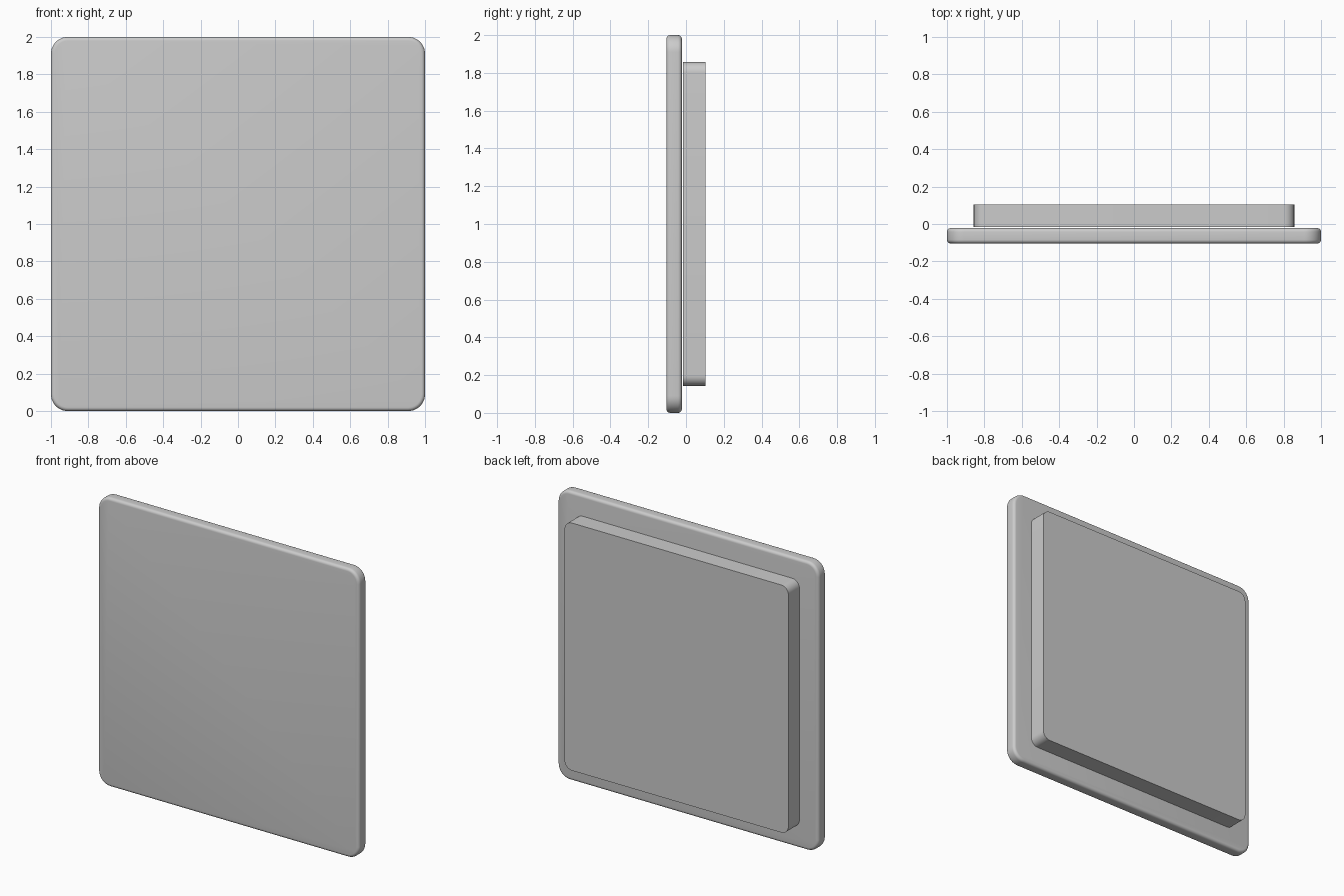
import bpy, bmesh, math

if "Cube" in bpy.data.objects:
    bpy.data.objects.remove(bpy.data.objects["Cube"])


def rounded_slab(name, half, y0, y1, corner, rim):
    """Square slab in the xz plane, rounded corners, optional rounded rims."""
    bm = bmesh.new()
    bmesh.ops.create_cube(bm, size=1)
    for v in bm.verts:
        v.co.x *= 2 * half
        v.co.z = v.co.z * 2 * half + 1
        v.co.y = y0 if v.co.y < 0 else y1
    # Corners: edges running through the thickness
    edges = [e for e in bm.edges if abs(e.verts[0].co.y - e.verts[1].co.y) > 1e-4]
    bmesh.ops.bevel(bm, geom=edges, offset=corner, segments=10, profile=0.5,
                    affect='EDGES')
    # Rims: outlines of the front and back faces
    if rim:
        edges = [e for e in bm.edges
                 if abs(e.verts[0].co.y - e.verts[1].co.y) < 1e-4]
        bmesh.ops.bevel(bm, geom=edges, offset=rim, segments=5, profile=0.5,
                        affect='EDGES')
    bmesh.ops.recalc_face_normals(bm, faces=bm.faces)
    mesh = bpy.data.meshes.new(name)
    bm.to_mesh(mesh)
    bm.free()
    obj = bpy.data.objects.new(name, mesh)
    bpy.context.collection.objects.link(obj)
    bpy.ops.object.select_all(action='DESELECT')
    obj.select_set(True)
    bpy.context.view_layer.objects.active = obj
    bpy.ops.object.shade_smooth_by_angle(angle=math.radians(30))
    return obj


# Wide front plate with softened edges
rounded_slab("front_plate", 1.0, -0.104, -0.022, 0.09, 0.02)
# Smaller crisp-edged block mounted behind it
rounded_slab("back_block", 0.857, -0.017, 0.104, 0.055, 0)
